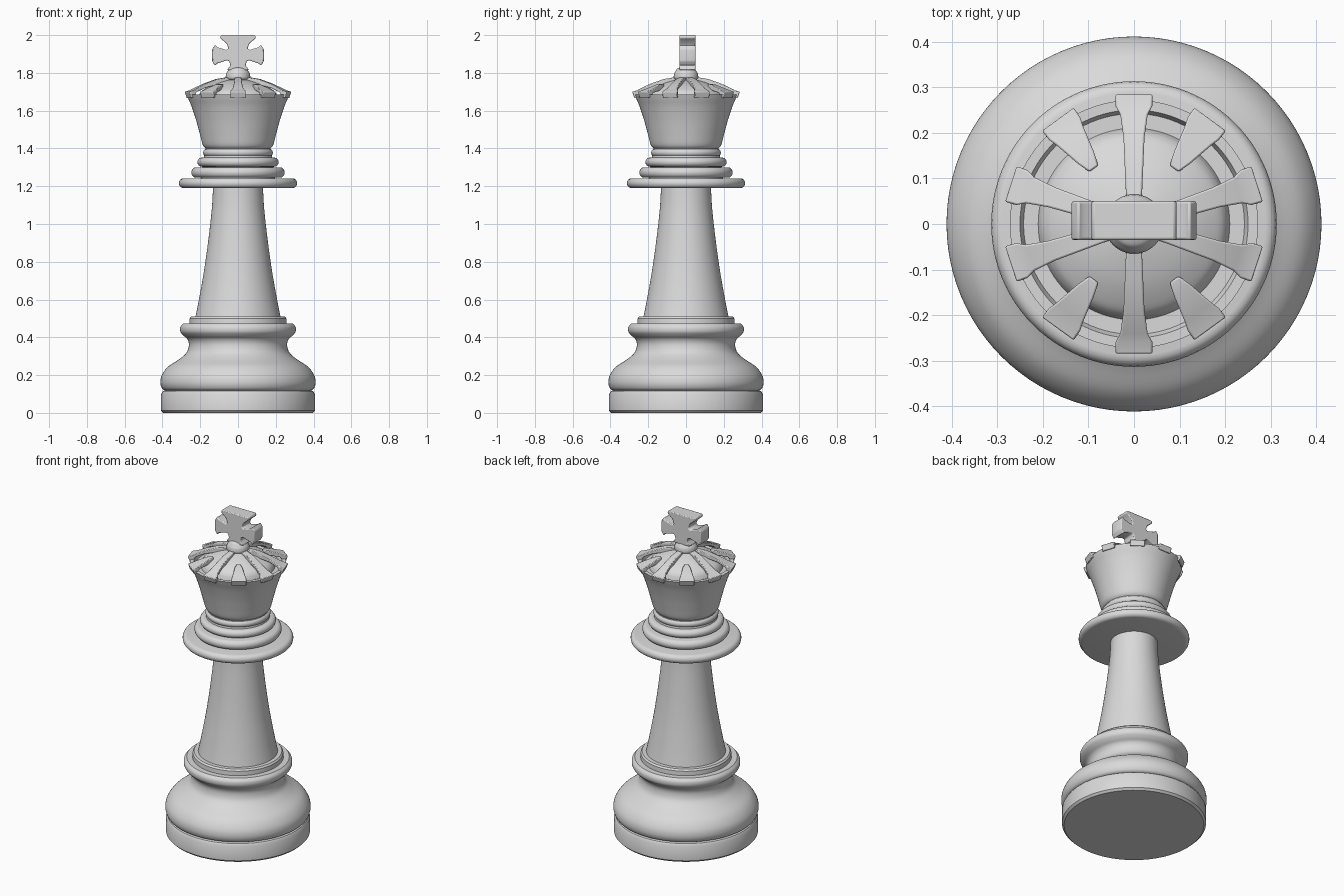
import bpy, bmesh, math
from mathutils import Matrix

if "Cube" in bpy.data.objects:
    bpy.data.objects.remove(bpy.data.objects["Cube"])

grey = bpy.data.materials.new("light_grey")
grey.diffuse_color = (0.7, 0.7, 0.7, 1)
grey.use_nodes = True
grey.node_tree.nodes["Principled BSDF"].inputs["Base Color"].default_value = grey.diffuse_color


def finish(name, bm, angle=35, bevel=0):
    bmesh.ops.remove_doubles(bm, verts=bm.verts, dist=1e-5)
    bmesh.ops.recalc_face_normals(bm, faces=bm.faces)
    me = bpy.data.meshes.new(name)
    bm.to_mesh(me)
    bm.free()
    me.materials.append(grey)
    ob = bpy.data.objects.new(name, me)
    bpy.context.collection.objects.link(ob)
    bpy.ops.object.select_all(action='DESELECT')
    ob.select_set(True)
    bpy.context.view_layer.objects.active = ob
    bpy.ops.object.shade_smooth_by_angle(angle=math.radians(angle))
    if bevel:
        mod = ob.modifiers.new("soft_edges", 'BEVEL')
        mod.width, mod.segments = bevel, 2
    return ob


def lathe(name, profile, segs=96):
    bm = bmesh.new()
    vs = [bm.verts.new((r, 0, z)) for r, z in profile]
    es = [bm.edges.new(p) for p in zip(vs, vs[1:])]
    bmesh.ops.spin(bm, geom=vs + es, cent=(0, 0, 0), axis=(0, 0, 1),
                   angle=2 * math.pi, steps=segs, use_merge=True)
    return finish(name, bm)


def smooth(pts, n=5):
    """Catmull-Rom curve through the profile points."""
    p = [pts[0]] + pts + [pts[-1]]
    out = []
    for a, b, c, d in zip(p, p[1:], p[2:], p[3:]):
        for i in range(n):
            t = i / n
            out.append(tuple(0.5 * (2 * b[k] + (c[k] - a[k]) * t
                       + (2 * a[k] - 5 * b[k] + 4 * c[k] - d[k]) * t * t
                       + (3 * b[k] - a[k] - 3 * c[k] + d[k]) * t ** 3) for k in (0, 1)))
    return out + [pts[-1]]


def ring(r, z0, z1, bulge):
    """Profile of a disc with a rounded rim."""
    h, m = (z1 - z0) / 2, (z0 + z1) / 2
    arc = [(r - bulge + bulge * math.cos(t), m + h * math.sin(t))
           for t in [math.pi * (i / 8 - 0.5) for i in range(9)]]
    return [(0, z0)] + arc + [(0, z1)]


# Base plinth and bell-shaped foot
lathe("base_plinth", [(0, 0), (0.395, 0), (0.407, 0.012), (0.407, 0.1),
                      (0.398, 0.115), (0.385, 0.12), (0, 0.12)])
lathe("foot", [(0, 0.11), (0.385, 0.115)] + smooth([
    (0.385, 0.118), (0.402, 0.13), (0.411, 0.16), (0.403, 0.2), (0.37, 0.245),
    (0.31, 0.285), (0.272, 0.32), (0.26, 0.36), (0.268, 0.39), (0.29, 0.41),
    (0.305, 0.43), (0.305, 0.455), (0.29, 0.473)]) + [(0, 0.475)])
lathe("foot_step", [(0, 0.46), (0.258, 0.46), (0.256, 0.5), (0.248, 0.51), (0, 0.512)])

# Tapering column
lathe("column", [(0, 0.5)] + smooth([
    (0.226, 0.505), (0.207, 0.6), (0.182, 0.74), (0.163, 0.87),
    (0.147, 1.0), (0.137, 1.1), (0.132, 1.2)]) + [(0, 1.2)])

# Collar rings
lathe("collar_flange", ring(0.313, 1.19, 1.242, 0.025))
lathe("collar_core", [(0, 1.22), (0.2, 1.22), (0.17, 1.42), (0, 1.42)])
for i, (r, z0, z1) in enumerate([(0.247, 1.245, 1.3), (0.215, 1.303, 1.352),
                                 (0.185, 1.355, 1.4)]):
    lathe(f"collar_ring_{i + 1}", ring(r, z0, z1, 0.025))

# Flared crown with a grooved rim and a domed top
lathe("crown", [(0, 1.395)] + smooth([
    (0.172, 1.4), (0.187, 1.42), (0.203, 1.48), (0.222, 1.55),
    (0.245, 1.62), (0.262, 1.66), (0.272, 1.685)])
    + [(0.25, 1.685), (0.242, 1.665), (0.21, 1.665)]
    + smooth([(0.203, 1.69), (0.185, 1.71), (0.13, 1.74), (0.06, 1.762), (0, 1.77)]))

# Ten ribs with broad ends gripping the rim: (radius, half width, top, thickness)
LONG = [(0.03, 0.016, 1.782, 0.03), (0.12, 0.02, 1.767, 0.03), (0.19, 0.023, 1.742, 0.022),
        (0.24, 0.03, 1.718, 0.02), (0.258, 0.04, 1.708, 0.035), (0.285, 0.041, 1.70, 0.035)]
SHORT = [(0.15, 0.012, 1.742, 0.03), (0.18, 0.022, 1.738, 0.03), (0.24, 0.036, 1.716, 0.022),
         (0.258, 0.042, 1.708, 0.035), (0.285, 0.043, 1.70, 0.035)]
for i in range(10):
    ang = math.radians(18 + 36 * i)
    stations = SHORT if i % 5 in (1, 3) else LONG
    bm = bmesh.new()
    loops = []
    for r, w, z, t in stations:
        inner = r - 0.012 if r > 0.28 else r      # tooth face leans with the crown wall
        loops.append([bm.verts.new(c) for c in
                      ((r, -w, z), (r, w, z), (inner, w, z - t), (inner, -w, z - t))])
    for a, b in zip(loops, loops[1:]):
        for k in range(4):
            bm.faces.new((a[k], a[(k + 1) % 4], b[(k + 1) % 4], b[k]))
    bm.faces.new(loops[0])
    bm.faces.new(loops[-1])
    bmesh.ops.rotate(bm, verts=bm.verts, matrix=Matrix.Rotation(ang, 3, 'Z'))
    finish(f"crown_rib_{i + 1}", bm, bevel=0.004)

# Knob under the cross
lathe("finial_knob", smooth([(0, 1.75), (0.058, 1.765), (0.064, 1.79), (0.055, 1.81),
                             (0.042, 1.825), (0, 1.84)]), 48)

# Flared cross
half = [(0.058, 1.815), (0.04, 1.84), (0.046, 1.862), (0.06, 1.866), (0.11, 1.85),
        (0.122, 1.838), (0.137, 1.862), (0.137, 1.925), (0.122, 1.948), (0.11, 1.936),
        (0.06, 1.921), (0.05, 1.93), (0.06, 1.955), (0.095, 1.985), (0.09, 2.0)]
bm = bmesh.new()
outline = half + [(-x, z) for x, z in reversed(half)]
face = bm.faces.new([bm.verts.new((x, -0.035, z)) for x, z in outline])
ext = bmesh.ops.extrude_face_region(bm, geom=[face])
bmesh.ops.translate(bm, vec=(0, 0.085, 0),
                    verts=[g for g in ext["geom"] if isinstance(g, bmesh.types.BMVert)])
finish("cross", bm, bevel=0.005)
